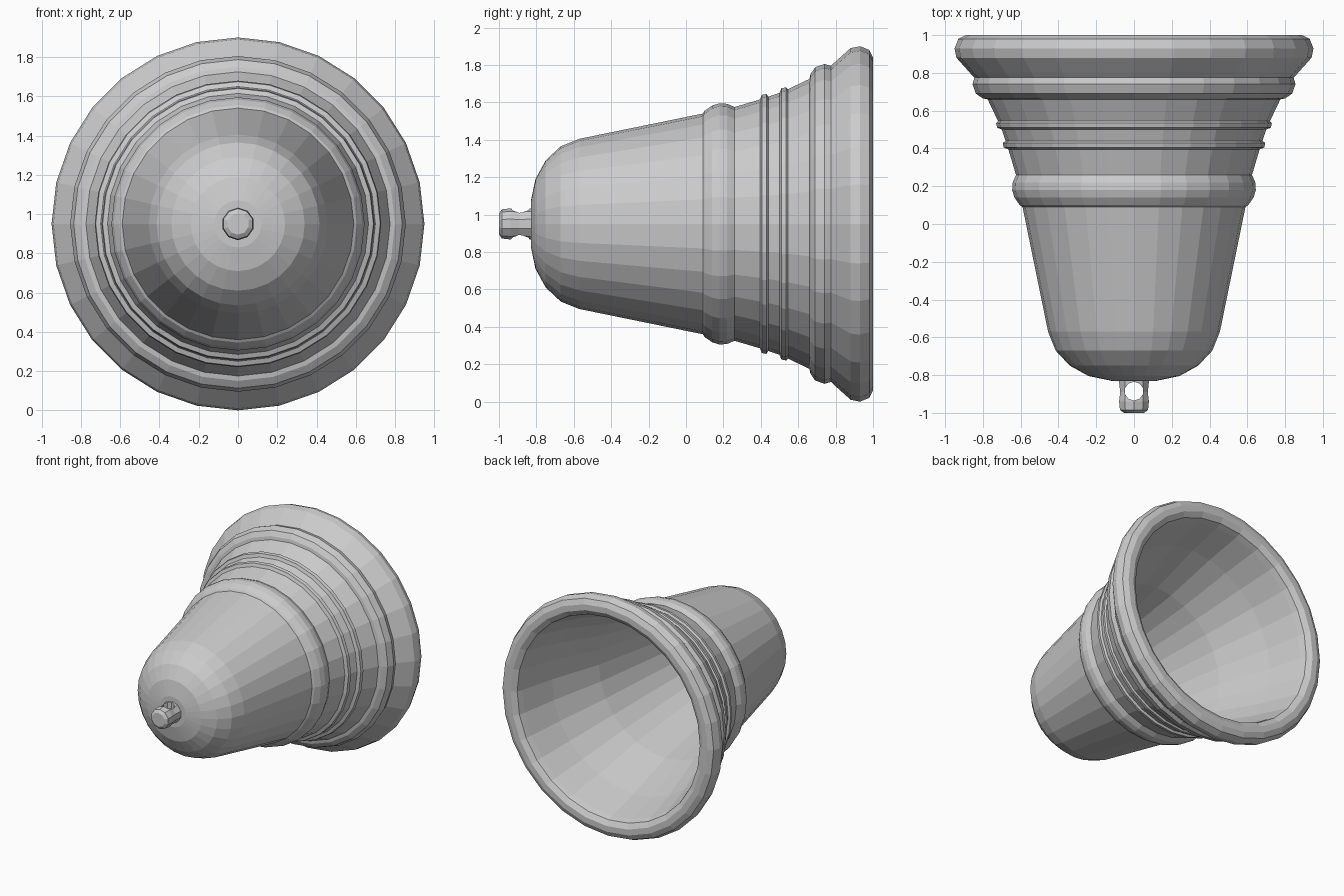
import bpy, bmesh, math

if "Cube" in bpy.data.objects:
    bpy.data.objects.remove(bpy.data.objects["Cube"])

CENTRE_Z = 0.95


def lathe(name, profile, sides):
    """Revolve (y, radius) points around the horizontal y axis of the bell."""
    bm = bmesh.new()
    rings = []
    for y, r in profile:
        if r == 0:
            rings.append([bm.verts.new((0, y, CENTRE_Z))] * sides)
            continue
        rings.append([bm.verts.new((r * math.sin(2 * math.pi * i / sides), y,
                                    CENTRE_Z + r * math.cos(2 * math.pi * i / sides)))
                      for i in range(sides)])
    for a, b in zip(rings, rings[1:]):
        for i in range(sides):
            j = (i + 1) % sides
            corners = list(dict.fromkeys((a[i], a[j], b[j], b[i])))
            bm.faces.new(corners)
    bmesh.ops.recalc_face_normals(bm, faces=bm.faces)
    mesh = bpy.data.meshes.new(name)
    bm.to_mesh(mesh)
    bm.free()
    obj = bpy.data.objects.new(name, mesh)
    bpy.context.collection.objects.link(obj)
    return obj


# Bell: domed crown, tapering waist, raised bands, flared lip, hollow inside
outside = [
    (-0.83, 0), (-0.83, 0.12), (-0.805, 0.24), (-0.75, 0.34), (-0.67, 0.415),
    (-0.57, 0.455), (0.09, 0.59),
    # shoulder band
    (0.10, 0.605), (0.14, 0.633), (0.18, 0.645), (0.22, 0.642), (0.26, 0.625),
    # two thin ridges
    (0.395, 0.665), (0.405, 0.69), (0.43, 0.695), (0.44, 0.68),
    (0.50, 0.70), (0.51, 0.725), (0.535, 0.73), (0.545, 0.72), (0.66, 0.775),
    # lower band
    (0.665, 0.80), (0.69, 0.837), (0.74, 0.855), (0.775, 0.845),
    # flared lip
    (0.785, 0.855), (0.88, 0.94), (0.93, 0.95), (0.98, 0.93), (1.0, 0.89),
]
inside = [
    (1.0, 0.845), (0.975, 0.805), (0.93, 0.79), (0.66, 0.72), (0.26, 0.585),
    (-0.55, 0.41), (-0.66, 0.36), (-0.74, 0.25), (-0.78, 0.12), (-0.78, 0),
]
bell = lathe("bell_body", outside + inside, 28)

# Hanging knob, pierced vertically
knob = lathe("hanging_knob", [
    (-0.80, 0), (-0.80, 0.085), (-0.845, 0.082), (-0.89, 0.077), (-0.94, 0.083),
    (-0.985, 0.078), (-1.0, 0.055), (-1.0, 0)], 10)

bpy.ops.mesh.primitive_cylinder_add(vertices=10, radius=0.05, depth=0.4,
                                    location=(0, -0.885, CENTRE_Z))
cutter = bpy.context.object
cutter.name = "knob_hole_cutter"
cutter.hide_render = True
cutter.display_type = 'WIRE'
cut = knob.modifiers.new("hole", 'BOOLEAN')
cut.operation = 'DIFFERENCE'
cut.object = cutter
cut.solver = 'EXACT'

# Apply the cut and drop the helper
bpy.context.view_layer.objects.active = knob
bpy.ops.object.select_all(action='DESELECT')
knob.select_set(True)
bpy.ops.object.modifier_apply(modifier="hole")
bpy.data.objects.remove(cutter)
